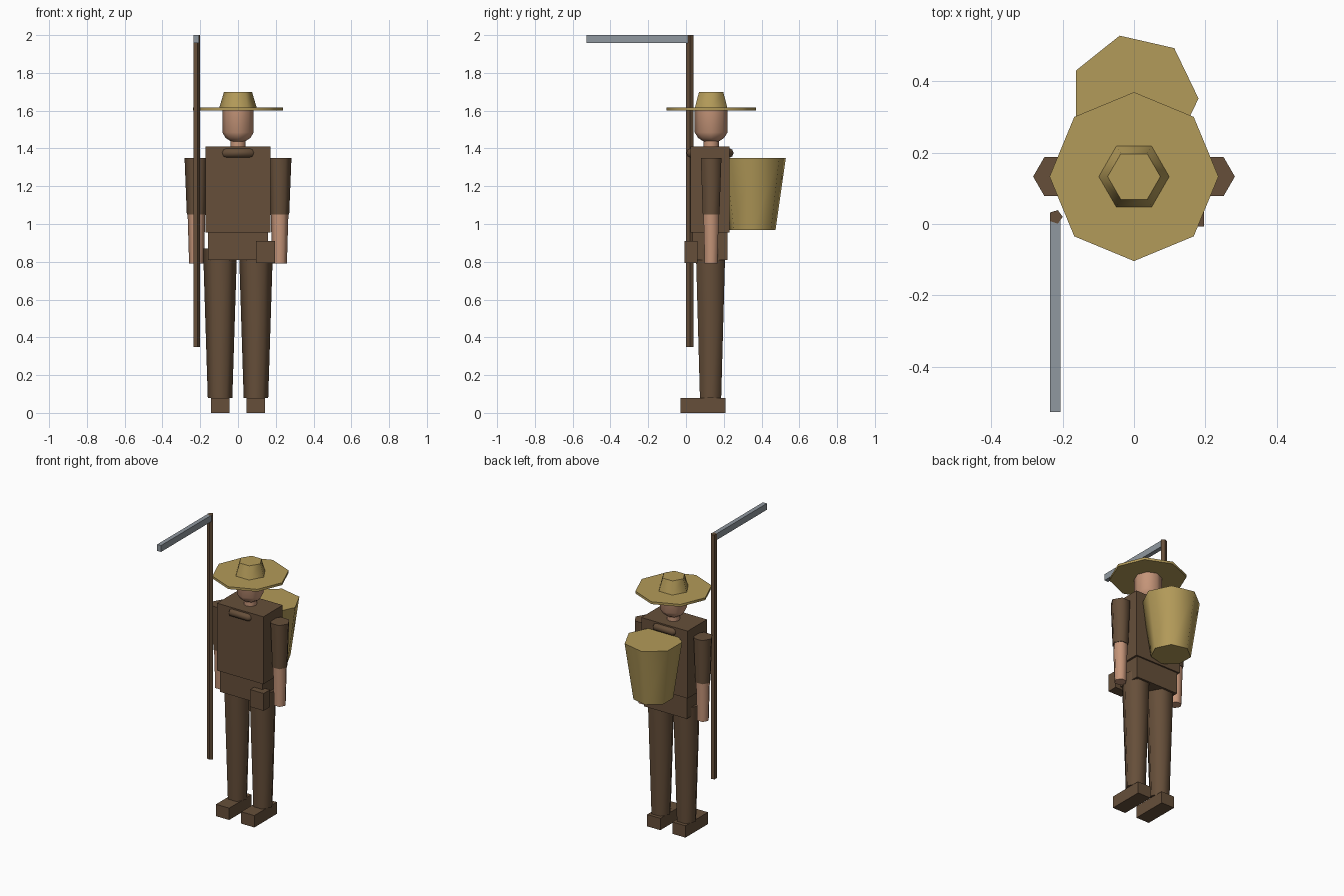
import bpy, bmesh, math

cube = bpy.data.objects.get("Cube")
if cube:
    bpy.data.objects.remove(cube, do_unlink=True)

BODY_Y = 0.133


def material(name, colour):
    m = bpy.data.materials.new(name)
    m.use_nodes = True
    m.diffuse_color = (*colour, 1)
    m.node_tree.nodes["Principled BSDF"].inputs["Base Color"].default_value = (*colour, 1)
    return m


brown = material("dark brown", (0.133, 0.078, 0.042))
straw = material("straw", (0.45, 0.325, 0.1))
skin = material("skin", (0.56, 0.3, 0.19))
metal = material("steel grey", (0.28, 0.315, 0.35))


def finish(name, bm, mat, smooth=False):
    bmesh.ops.recalc_face_normals(bm, faces=bm.faces[:])
    mesh = bpy.data.meshes.new(name)
    bm.to_mesh(mesh)
    bm.free()
    mesh.materials.append(mat)
    if smooth:
        for p in mesh.polygons:
            p.use_smooth = True
        mesh.set_sharp_from_angle(angle=math.radians(65))
    obj = bpy.data.objects.new(name, mesh)
    bpy.context.collection.objects.link(obj)
    return obj


def box(name, mat, xs, ys, zs):
    bm = bmesh.new()
    bmesh.ops.create_cube(bm, size=1)
    for v in bm.verts:
        for i, (lo, hi) in enumerate((xs, ys, zs)):
            v.co[i] = hi if v.co[i] > 0 else lo
    return finish(name, bm, mat)


def lathe(name, mat, x, y, profile, sides, stretch=1.0, smooth=True):
    """Stack of polygon rings, each given as (radius, height), capped at both ends."""
    bm = bmesh.new()
    rings = []
    for r, z in profile:
        angles = [math.tau * i / sides for i in range(sides)]
        rings.append([bm.verts.new((x + r * math.cos(a), y + r * stretch * math.sin(a), z))
                      for a in angles])
    for low, high in zip(rings, rings[1:]):
        for i in range(sides):
            j = (i + 1) % sides
            bm.faces.new((low[i], low[j], high[j], high[i]))
    bm.faces.new(rings[0][::-1])
    bm.faces.new(rings[-1])
    return finish(name, bm, mat, smooth)


def ring(name, mat, centre, major, minor, sides, sections):
    bm = bmesh.new()
    loops = []
    for i in range(sides):
        a = math.tau * i / sides
        loop = []
        for k in range(sections):
            b = math.tau * k / sections
            r = major + minor * math.cos(b)
            loop.append(bm.verts.new((centre[0] + r * math.cos(a), centre[1] + r * math.sin(a),
                                      centre[2] + minor * math.sin(b))))
        loops.append(loop)
    for i in range(sides):
        a, b = loops[i], loops[(i + 1) % sides]
        for k in range(sections):
            n = (k + 1) % sections
            bm.faces.new((a[k], b[k], b[n], a[n]))
    return finish(name, bm, mat, True)


# Limbs, both sides
for side, s in (("left", 1), ("right", -1)):
    foot_x = sorted((0.045 * s, 0.143 * s))
    box(side + "_foot", brown, foot_x, (-0.03, 0.21), (0, 0.08))
    lathe(side + "_leg", brown, 0.095 * s, 0.13, [(0.065, 0.08), (0.09, 0.87)], 6)
    lathe(side + "_sleeve", brown, 0.22 * s, BODY_Y, [(0.051, 1.05), (0.063, 1.35)], 6)
    lathe(side + "_forearm", skin, 0.22 * s, BODY_Y, [(0.039, 0.79), (0.047, 1.06)], 6)

# Body
box("hips", brown, (-0.16, 0.16), (0.035, 0.22), (0.81, 0.96))
box("torso", brown, (-0.173, 0.173), (0.023, 0.23), (0.955, 1.41))
box("belt_pouch", brown, (0.095, 0.197), (-0.007, 0.06), (0.793, 0.91))
ring("collar", brown, (0, 0.127, 1.376), 0.119, 0.025, 6, 8)

# Head and hat
lathe("neck", skin, 0, BODY_Y, [(0.041, 1.39), (0.041, 1.48)], 8)
lathe("head", skin, 0, BODY_Y,
      [(0.035, 1.435), (0.065, 1.455), (0.083, 1.485), (0.083, 1.61)], 8, stretch=1.05)
lathe("hat_brim", straw, 0, BODY_Y, [(0.237, 1.6), (0.237, 1.616)], 8)
lathe("hat_crown", straw, 0, BODY_Y, [(0.1, 1.612), (0.074, 1.7)], 6)

# Back basket
lathe("basket", straw, 0, 0.352, [(0.125, 0.967), (0.181, 1.35)], 7)

# Long handled blade
lathe("pole", brown, -0.22, 0.02, [(0.02, 0.35), (0.02, 2.0)], 5, smooth=False)
box("blade", metal, (-0.235, -0.206), (-0.527, 0.02), (1.957, 2.0))
